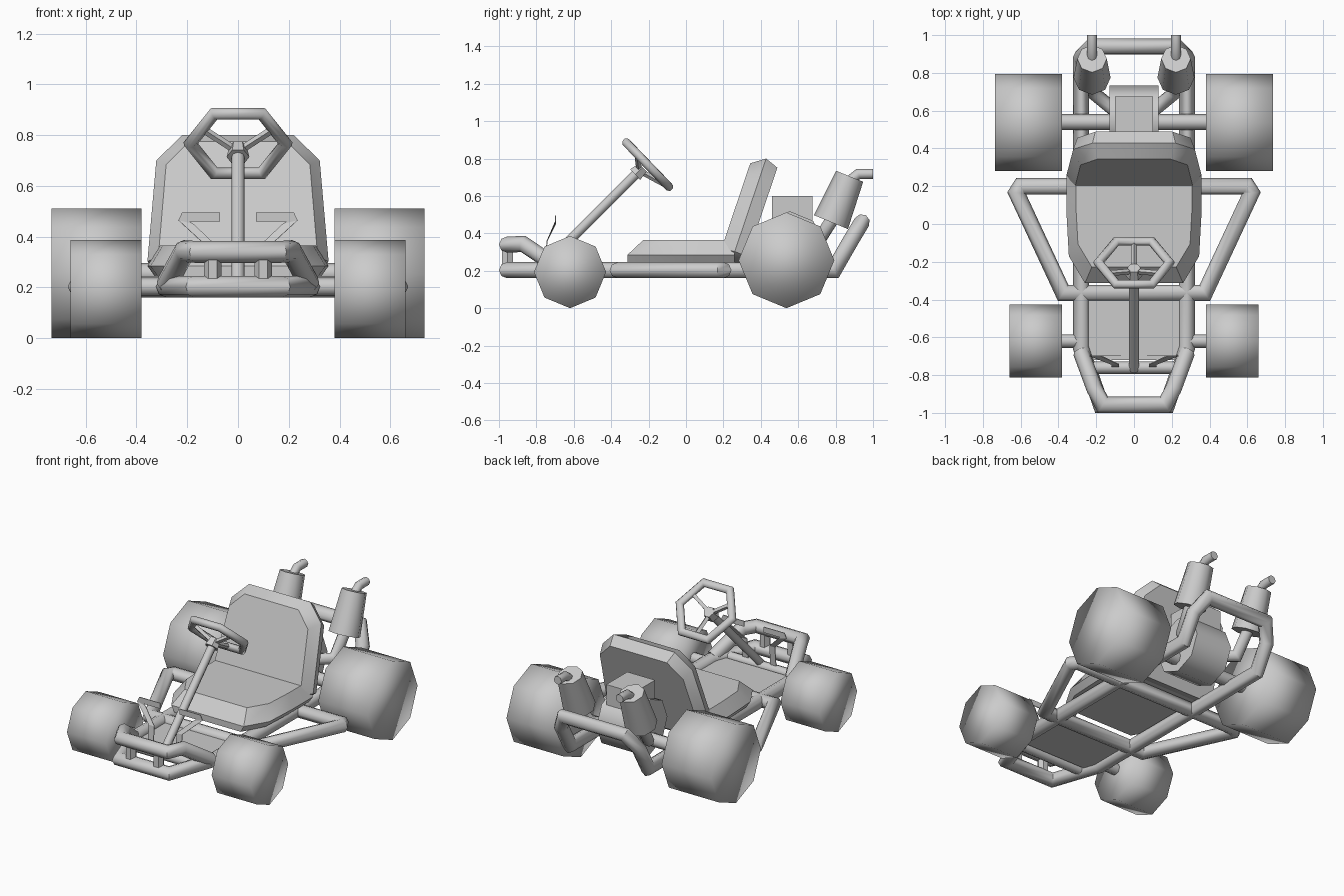
import bpy, bmesh, math
from mathutils import Vector as V

if "Cube" in bpy.data.objects:
    bpy.data.objects.remove(bpy.data.objects["Cube"])

grey = bpy.data.materials.new("plain grey")
grey.diffuse_color = (0.6, 0.6, 0.6, 1)
grey.use_nodes = True
grey.node_tree.nodes["Principled BSDF"].inputs["Base Color"].default_value = grey.diffuse_color


def finish(name, bm, angle=None):
    bmesh.ops.recalc_face_normals(bm, faces=bm.faces)
    me = bpy.data.meshes.new(name)
    bm.to_mesh(me)
    bm.free()
    me.materials.append(grey)
    ob = bpy.data.objects.new(name, me)
    bpy.context.collection.objects.link(ob)
    bpy.ops.object.select_all(action='DESELECT')
    ob.select_set(True)
    bpy.context.view_layer.objects.active = ob
    if angle is None:
        bpy.ops.object.shade_smooth()
    elif angle > 0:
        bpy.ops.object.shade_smooth_by_angle(angle=math.radians(angle))
    return ob


def loft(name, rings, closed=False, angle=None):
    bm = bmesh.new()
    vs = [[bm.verts.new(p) for p in r] for r in rings]
    n = len(vs[0])
    pairs = list(zip(vs, vs[1:]))
    if closed:
        pairs.append((vs[-1], vs[0]))
    else:
        bm.faces.new(vs[0][::-1])
        bm.faces.new(vs[-1])
    for a, b in pairs:
        for i in range(n):
            bm.faces.new((a[i], a[(i + 1) % n], b[(i + 1) % n], b[i]))
    return finish(name, bm, angle)


def tube(name, pts, r, closed=False, sides=8, r_end=None, angle=50):
    """Mitred tube along a path."""
    pts = [V(p) for p in pts]
    n = len(pts)
    segs = [(pts[(i + 1) % n] - pts[i]).normalized() for i in range(n)]
    d = segs[0]
    ref = V((0, 0, 1)) if abs(d.z) < 0.9 else V((0, 1, 0))
    u = d.cross(ref).normalized()
    w = u.cross(d)
    offs = [(u * math.cos(2 * math.pi * k / sides) + w * math.sin(2 * math.pi * k / sides)) * r
            for k in range(sides)]
    rings = []
    for i, p in enumerate(pts):
        din = segs[i - 1] if (i > 0 or closed) else segs[0]
        dout = segs[i] if (i < n - 1 or closed) else segs[i - 1]
        t = (din + dout).normalized()
        slide = segs[0] if i == 0 else din
        offs = [o - slide * (o.dot(t) / slide.dot(t)) for o in offs]
        k = r_end / r if (r_end and i == n - 1) else 1
        rings.append([p + o * k for o in offs])
    return loft(name, rings, closed, angle)


def mirror(half):
    return half + [(-p[0],) + tuple(p[1:]) for p in reversed(half)]


def box(name, lo, hi):
    bm = bmesh.new()
    bmesh.ops.create_cube(bm, size=1)
    for v in bm.verts:
        v.co = V([lo[i] + (v.co[i] + 0.5) * (hi[i] - lo[i]) for i in range(3)])
    return finish(name, bm, 0)


Z, R = 0.203, 0.043

# Main frame: front bumper, rails and raised rear hoop in one loop
tube("main_frame", mirror([(0.175, -0.957, Z), (0.28, -0.655, Z), (0.28, 0.79, Z),
                           (0.28, 0.88, 0.36), (0.22, 0.94, 0.46)]), R, closed=True)
# Side bars with cross members
tube("side_bars", mirror([(0.375, -0.365, Z), (0.622, 0.165, Z), (0.6, 0.2, Z)]), R, closed=True)
tube("front_crossbar", [(-0.26, -0.76, Z), (0.26, -0.76, Z)], 0.033)
box("floor_pan", (-0.25, -0.72, 0.195), (0.25, -0.37, 0.21))

# Upper front bumper
tube("upper_bumper", mirror([(0.165, -0.957, 0.34), (0.21, -0.87, 0.343), (0.28, -0.68, 0.215)][::-1]), R)

# Axles
tube("rear_axle", [(-0.42, 0.54, 0.255), (0.42, 0.54, 0.255)], 0.042)

for side, s in (("left", -1), ("right", 1)):
    # Wheels
    for end, x0, x1, y, r in (("front", 0.38, 0.66, -0.62, 0.193), ("rear", 0.38, 0.735, 0.537, 0.256)):
        tube(f"{end}_{side}_wheel", [(s * x0, y, r), (s * x1, y, r)], r, angle=None)
    tube(f"front_{side}_stub_axle", [(s * 0.27, -0.62, Z), (s * 0.4, -0.62, Z)], 0.036)
    tube(f"{side}_bumper_post", [(s * 0.1, -0.955, Z), (s * 0.1, -0.955, 0.34)], 0.034, sides=6)

    # Pedals: thin bent plates
    bm = bmesh.new()
    path = [(0.07, 0.496, 0.07, 0.46), (0.22, 0.496, 0.19, 0.46), (0.24, 0.46, 0.13, 0.38),
            (0.12, 0.36, 0.08, 0.36), (0.12, 0.2, 0.08, 0.2)]
    ys = (-0.7, -0.7, -0.7, -0.745, -0.76)
    path[2] = (0.235, 0.465, 0.175, 0.45)
    rows = [(bm.verts.new((s * a, y, b)), bm.verts.new((s * c, y, d)))
            for (a, b, c, d), y in zip(path, ys)]
    for p, q in zip(rows, rows[1:]):
        bm.faces.new((p[0], q[0], q[1], p[1]))
    ob = finish(f"{side}_pedal", bm, 0)
    ob.modifiers.new("thickness", 'SOLIDIFY').thickness = 0.005

    # Exhaust
    x = s * 0.222
    tube(f"{side}_exhaust_pipe", [(s * 0.1, 0.6, 0.33), (s * 0.21, 0.69, 0.33), (x, 0.785, 0.48)], 0.036)
    tube(f"{side}_muffler", [(x, 0.775, 0.46), (x, 0.875, 0.705)], 0.098, r_end=0.078)
    tube(f"{side}_exhaust_tip", [(x, 0.86, 0.67), (x, 0.922, 0.718), (x, 1.0, 0.718)], 0.027)

# Engine
tube("crankcase", [(-0.13, 0.555, 0.34), (0.13, 0.555, 0.34)], 0.178)
box("engine_head", (-0.1, 0.46, 0.35), (0.1, 0.675, 0.6))

# Seat base: stacked outlines, inset toward the top front
base = [(0.26, -0.313), (0.345, -0.17), (0.357, 0.05), (0.357, 0.26)]
rings = []
for z, sx, front in ((0.245, 0.92, 0.0), (0.285, 1.0, 0.0), (0.365, 0.86, 0.085)):
    half = [(x * sx, y + front * (0.26 - y) / 0.573, z) for x, y in base]
    rings.append(mirror(half))
loft("seat_base", rings, angle=40)

# Seat back: leaning slab
up, nrm, org = V((0, 0.32, 0.947)), V((0, -0.947, 0.32)), V((0, 0.235, 0.227))
back = [(0.28, 0.02), (0.357, 0.08), (0.322, 0.5), (0.22, 0.605)]
rings = []
for depth, sx, sv in ((-0.0725, 0.93, 0.955), (0.0, 1.0, 1.0), (0.0725, 0.88, 0.915)):
    rings.append([org + V((x * sx, 0, 0)) + up * (v * sv) + nrm * depth for x, v in mirror(back)])
loft("seat_back", rings, angle=40)

# Steering
centre, axis, down = V((0, -0.205, 0.767)), V((0, 0.72, 0.694)), V((0, 0.694, -0.72))
hub = V((0, -0.25, 0.735))
tube("steering_column", [(0, -0.77, 0.215), hub], 0.026)
tube("steering_hub", [hub - axis * 0.03, hub + axis * 0.025], 0.045, sides=6, r_end=0.035)


def rim(deg, r=0.188):
    a = math.radians(deg)
    return centre + V((math.cos(a) * r, 0, 0)) - down * (math.sin(a) * r)


tube("steering_wheel", [rim(60 * k) for k in range(6)], 0.024, closed=True)
for i, deg in enumerate((30, 150, 270)):
    tube(f"steering_spoke_{i + 1}", [hub, rim(deg, 0.163)], 0.015, sides=4)
